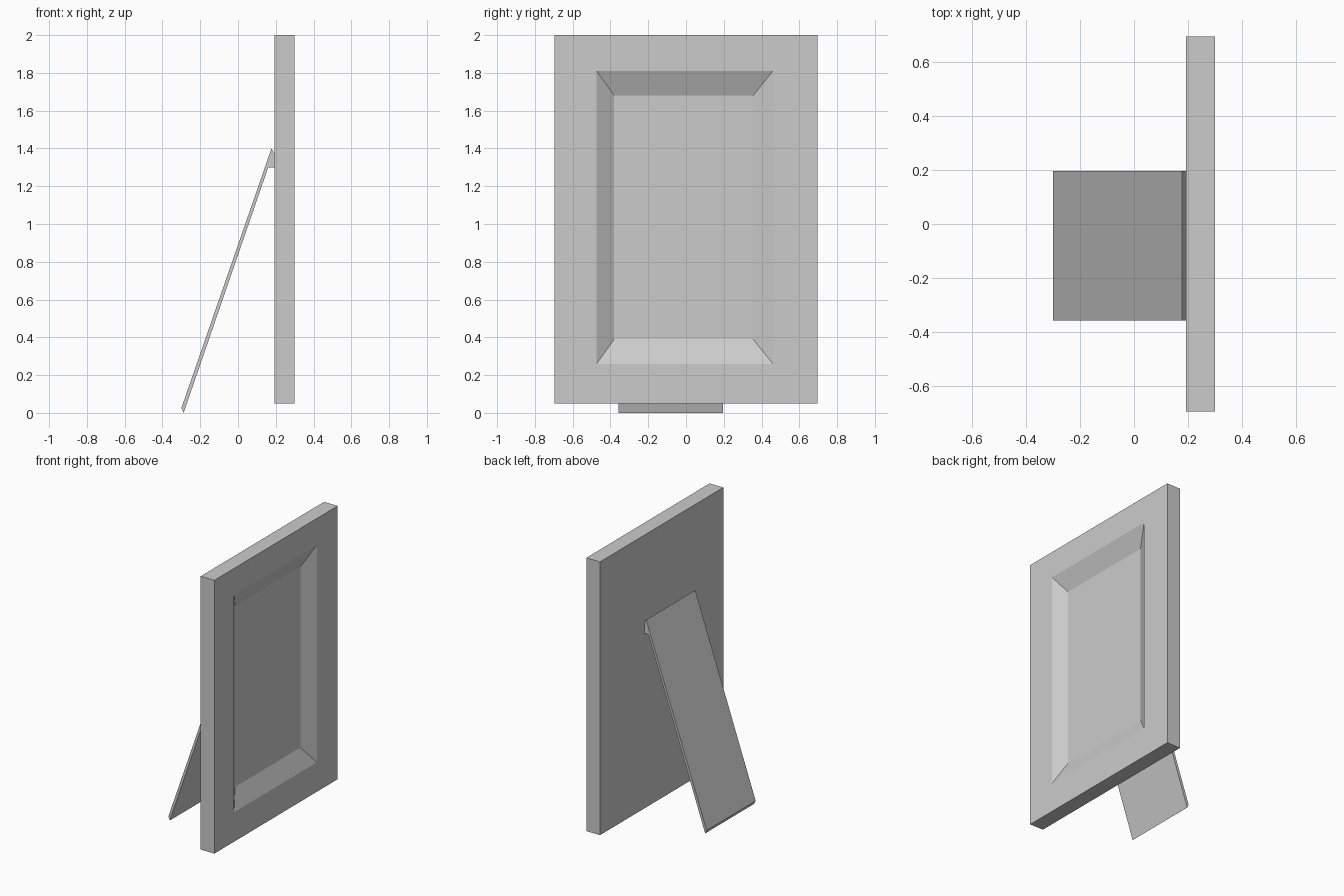
import bpy
import bmesh

if "Cube" in bpy.data.objects:
    bpy.data.objects.remove(bpy.data.objects["Cube"], do_unlink=True)

# Single plain grey for everything
grey = bpy.data.materials.new("light grey")
grey.use_nodes = True
grey.diffuse_color = (0.6, 0.6, 0.6, 1)
grey.node_tree.nodes["Principled BSDF"].inputs["Base Color"].default_value = (0.6, 0.6, 0.6, 1)


def finish(name, bm):
    bmesh.ops.recalc_face_normals(bm, faces=bm.faces)
    mesh = bpy.data.meshes.new(name)
    bm.to_mesh(mesh)
    bm.free()
    mesh.materials.append(grey)
    obj = bpy.data.objects.new(name, mesh)
    bpy.context.collection.objects.link(obj)
    return obj


def ring(bm, x, y0, y1, z0, z1):
    """Rectangle of vertices facing along x."""
    return [bm.verts.new((x, y, z)) for y, z in ((y0, z0), (y1, z0), (y1, z1), (y0, z1))]


# Picture frame: back, sides, flat border, sloped lip and recessed panel
bm = bmesh.new()
back_x, front_x, depth = 0.192, 0.30, 0.057
rings = [
    ring(bm, back_x, -0.695, 0.695, 0.05, 2.0),
    ring(bm, front_x, -0.695, 0.695, 0.05, 2.0),
    ring(bm, front_x, -0.473, 0.46, 0.26, 1.81),
    ring(bm, front_x - depth, -0.38, 0.355, 0.39, 1.68),
]
bm.faces.new(rings[0])
for a, b in zip(rings, rings[1:]):
    for i in range(4):
        j = (i + 1) % 4
        bm.faces.new((a[i], a[j], b[j], b[i]))
bm.faces.new(rings[-1])
finish("picture_frame", bm)

# Easel stand: leaning board with a hinge lip at its top, as one side profile
profile = [(-0.30, 0.025), (-0.288, 0.0), (0.16, 1.30), (0.192, 1.30),
           (0.192, 1.375), (0.177, 1.40)]
bm = bmesh.new()
side = bm.faces.new([bm.verts.new((x, -0.357, z)) for x, z in profile])
extruded = bmesh.ops.extrude_face_region(bm, geom=[side], use_keep_orig=True)
moved = [g for g in extruded["geom"] if isinstance(g, bmesh.types.BMVert)]
bmesh.ops.translate(bm, verts=moved, vec=(0, 0.553, 0))
finish("easel_stand", bm)
